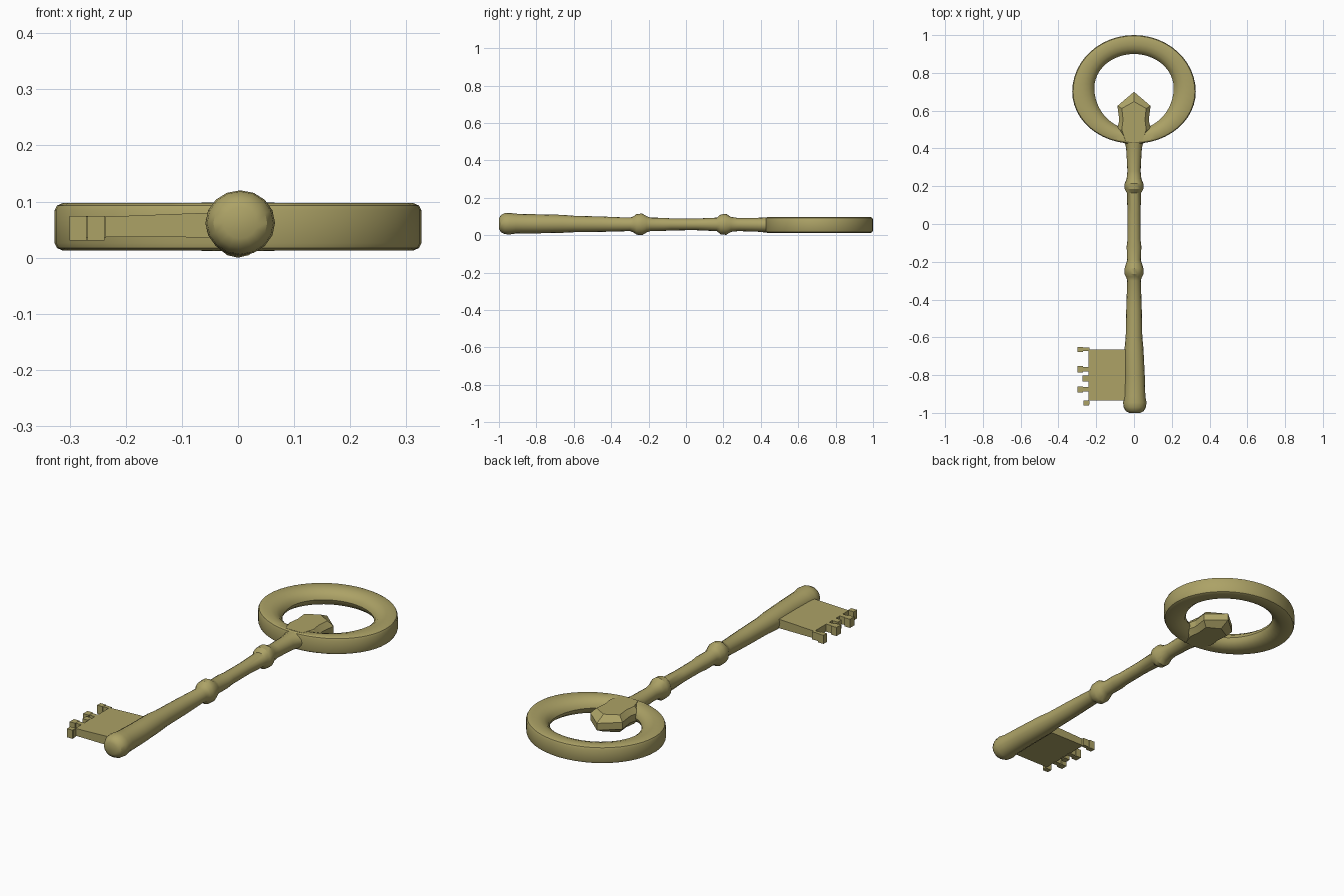
import bpy, bmesh, math

if "Cube" in bpy.data.objects:
    bpy.data.objects.remove(bpy.data.objects["Cube"])

brass = bpy.data.materials.new("aged_brass")
brass.diffuse_color = (0.413, 0.361, 0.133, 1)
brass.use_nodes = True
brass.node_tree.nodes["Principled BSDF"].inputs["Base Color"].default_value = brass.diffuse_color


def finish(name, bm, angle=32):
    bmesh.ops.recalc_face_normals(bm, faces=bm.faces)
    me = bpy.data.meshes.new(name)
    bm.to_mesh(me)
    bm.free()
    me.materials.append(brass)
    for p in me.polygons:
        p.use_smooth = True
    me.set_sharp_from_angle(angle=math.radians(angle))
    ob = bpy.data.objects.new(name, me)
    bpy.context.collection.objects.link(ob)
    return ob


def bridge(bm, rings, closed=False):
    """Skin a list of vertex rings; cap the ends unless closed."""
    n = len(rings[0])
    pairs = list(zip(rings, rings[1:]))
    if closed:
        pairs.append((rings[-1], rings[0]))
    for a, b in pairs:
        for i in range(n):
            j = (i + 1) % n
            bm.faces.new((a[i], a[j], b[j], b[i]))
    if not closed:
        bm.faces.new(rings[0])
        bm.faces.new(rings[-1])


def box(bm, x0, x1, y0, y1, z0, z1):
    rings = [[bm.verts.new((x, y, z)) for x, y in
              ((x0, y0), (x1, y0), (x1, y1), (x0, y1))] for z in (z0, z1)]
    bridge(bm, rings)


# Shaft with rounded end, two beads and a flared neck: y, x radius, z radius, z centre
profile = [
    (-1.0, .030, .028, .062), (-.99, .048, .045, .062), (-.97, .059, .056, .062),
    (-.945, .062, .058, .062), (-.91, .056, .053, .062), (-.80, .053, .051, .061),
    (-.66, .050, .048, .061), (-.60, .044, .044, .060), (-.45, .041, .041, .059),
    (-.30, .036, .036, .058), (-.28, .042, .043, .058), (-.265, .050, .055, .058),
    (-.235, .050, .058, .058), (-.21, .042, .043, .058), (-.19, .036, .036, .058),
    (-.12, .039, .035, .058), (-.08, .034, .032, .058), (.05, .034, .031, .058),
    (.165, .038, .036, .058), (.185, .049, .053, .058), (.215, .049, .056, .058),
    (.24, .039, .040, .058), (.28, .035, .035, .057), (.38, .040, .037, .056),
    (.42, .045, .040, .055), (.44, .060, .041, .055), (.47, .085, .040, .055)]
SIDES = 16
bm = bmesh.new()
rings = []
for y, rx, rz, cz in profile:
    cx = .004 if y < -.7 else 0
    rings.append([bm.verts.new((cx + rx * math.cos(a), y, cz + rz * math.sin(a)))
                  for a in (2 * math.pi * i / SIDES for i in range(SIDES))])
bridge(bm, rings)
finish("shaft", bm)

# Bow ring: section swept between an inner and an outer oval (0 = inner, 1 = outer)
section = [(1, .026), (1, .084), (.96, .093), (.88, .097), (.50, .097), (.25, .089),
           (.06, .072), (0, .055), (.06, .038), (.25, .021), (.50, .013), (.88, .013),
           (.96, .017)]
bm = bmesh.new()
rings = []
for i in range(48):
    a = 2 * math.pi * i / 48
    c, s = math.cos(a), math.sin(a)
    xo, yo = .327 * c, .70 + (.30 if s > 0 else .275) * s
    xi, yi = .21 * c, .72 + (.18 if s > 0 else .22) * s
    rings.append([bm.verts.new((xi + (xo - xi) * t, yi + (yo - yi) * t, z))
                  for t, z in section])
bridge(bm, rings, closed=True)
finish("bow_ring", bm)

# Pointed finial inside the bow: bevelled on both faces
mid = [(.05, .44), (.09, .50), (.078, .55), (.088, .625), (0, .70)]
flat = [(.045, .44), (.065, .50), (.058, .55), (.064, .612), (0, .648)]


def outline(half):
    return half + [(-x, y) for x, y in reversed(half) if x > 0]


bm = bmesh.new()
levels = [(flat, .012), (mid, .038), (mid, .072), (flat, .098)]
bridge(bm, [[bm.verts.new((x, y, z)) for x, y in outline(h)] for h, z in levels])
finish("finial", bm, 20)

# Bit plate, slightly thicker towards the shaft
bm = bmesh.new()
bridge(bm, [[bm.verts.new((x, y, z)) for y, z in
             ((-.935, z0), (-.665, z0), (-.665, z1), (-.935, z1))]
            for x, z0, z1 in ((-.24, .037, .073), (0, .036, .082))])
finish("bit_plate", bm, 20)

# Teeth: narrow stem with a wider tip: y centre, tip x, tip half width
bm = bmesh.new()
for y, tip, w in ((-.664, -.30, .013), (-.770, -.30, .017), (-.818, -.272, .015),
                  (-.876, -.30, .017), (-.947, -.268, .013)):
    box(bm, tip, tip + .03, y - w, y + w, .031, .074)
    box(bm, tip + .03, -.235, y - w * .7, y + w * .7, .035, .073)
finish("bit_teeth", bm, 20)
